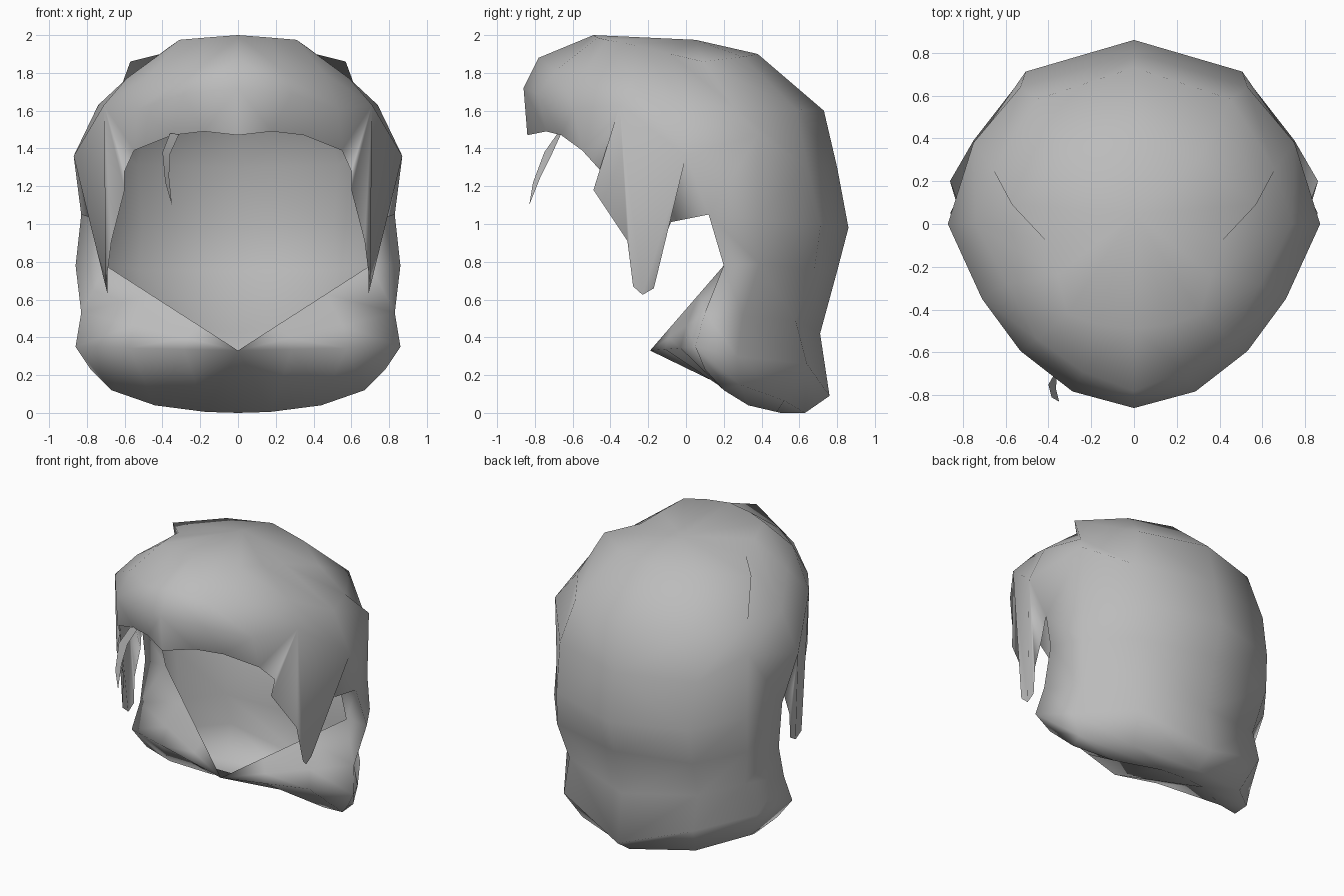
import bpy, bmesh

if "Cube" in bpy.data.objects:
    bpy.data.objects.remove(bpy.data.objects["Cube"])

grey = bpy.data.materials.new("soft_grey")
grey.diffuse_color = (0.5, 0.5, 0.5, 1)
grey.use_nodes = True
grey.node_tree.nodes["Principled BSDF"].inputs["Base Color"].default_value = grey.diffuse_color

# faceted quarter outlines: (width factor, depth factor) from side to centre line
FRONT = [(1, 0), (.80, .41), (.61, .69), (.33, .91), (0, 1)]
BACK = [(1, 0), (.89, .35), (.61, .80), (0, 1)]


class Shell:
    """Collects welded faces for one open shell."""
    def __init__(self):
        self.bm, self.cache = bmesh.new(), {}

    def vert(self, p):
        k = tuple(round(c, 4) + 0.0 for c in p)
        if k not in self.cache:
            self.cache[k] = self.bm.verts.new(k)
        return self.cache[k]

    def face(self, *pts):
        vs = list(dict.fromkeys(self.vert(p) for p in pts))
        if len(vs) > 2:
            self.bm.faces.new(vs)

    def strip(self, p, q):
        for i in range(len(p) - 1):
            self.face(p[i], p[i + 1], q[i + 1], q[i])

    def bridge(self, p, q, keys):
        # triangles from ring p to edge q; keys place q's points along p
        i = j = 0
        while i < len(p) - 1 or j < len(q) - 1:
            if j == len(q) - 1 or (i < len(p) - 1 and i + 1 <= keys[j + 1]):
                self.face(p[i], p[i + 1], q[j])
                i += 1
            else:
                self.face(p[i], q[j + 1], q[j])
                j += 1

    def finish(self, name, mirror):
        bmesh.ops.recalc_face_normals(self.bm, faces=self.bm.faces)
        me = bpy.data.meshes.new(name)
        self.bm.to_mesh(me)
        self.bm.free()
        for f in me.polygons:
            f.use_smooth = True
        me.materials.append(grey)
        ob = bpy.data.objects.new(name, me)
        bpy.context.collection.objects.link(ob)
        if mirror:
            ob.modifiers.new("mirror", 'MIRROR').use_clip = True
        return ob


def quarter(side, end, shape=BACK):
    """Faceted arc from the side point to the centre-line point (y, z)."""
    x, y, z = side
    return [(x * c, y + (end[0] - y) * s, z + (end[1] - z) * s) for c, s in shape]


def ring(side, front, back):
    return quarter(side, front, FRONT)[::-1] + quarter(side, back)[1:]


def line(a, b, n=3):
    return [tuple(u + (v - u) * i / n for u, v in zip(a, b)) for i in range(n + 1)]


hood = Shell()

# crown: raised front, dip at the sides and rear corners, then wider rings
crown = [(0, 0.05, 1.975)] * 8
upper = [(0, -.49, 2.0), (.17, -.47, 1.987), (.31, -.42, 1.975), (.36, -.24, 1.94),
         (.41, -.08, 1.90), (.57, .09, 1.86), (.30, .30, 1.885), (0, .38, 1.9)]
brow = ring((0.74, 0.0, 1.63), (-0.78, 1.88), (0.73, 1.6))
brow[1], brow[3] = (.24, -.69, 1.81), (.59, -.28, 1.77)
wide = ring((0.87, 0.0, 1.36), (-0.86, 1.72), (0.80, 1.3))
wide[3], wide[5] = (.71, -.35, 1.63), (.75, .38, 1.47)
for p, q in ((crown, upper), (upper, brow), (brow, wide)):
    hood.strip(p, q)

# fringe edge with the pointed side lock, then the back at ear height
fringe = [(0, -.84, 1.47), (.18, -.74, 1.49), (.35, -.66, 1.47), (.55, -.55, 1.39),
          (.60, -.45, 1.28), (.60, -.49, 1.18), (.67, -.31, .91), (.70, -.28, .67),
          (.69, -.23, .625), (.69, -.17, .66), (.70, -.145, .84), (.70, -.08, 1.01)]
ear = quarter((0.83, 0.12, 1.05), (0.86, 0.98))
hood.bridge(wide, fringe + ear,
            [0, .5, 1, 2, 3, 3.1, 3.2, 3.3, 3.4, 4, 4.1, 4.2, 4.3, 5, 6, 7])

# back and nape
jaw = quarter((0.86, 0.2, 0.78), (0.80, 0.75))
jaw[1] = (.75, .39, .79)
nape = quarter((0.83, 0.10, 0.53), (0.71, 0.42))
nape[1:3] = [(.67, .30, .51), (.50, .58, .49)]
flare = quarter((0.86, 0.05, 0.35), (0.76, 0.09))
flare[1:3] = [(.74, .27, .30), (.50, .64, .26)]
rim = quarter((0.78, 0.10, 0.23), (0.63, 0.0))
rim[2] = (.44, .52, .065)
base = [(.67, .20, .12), (.44, .33, .04), (.17, .48, .005), (0, .50, 0)]
for p, q in ((ear, jaw), (jaw, nape), (nape, flare), (flare, rim), (rim, base)):
    hood.strip(p, q)

# front wrap: pointed collar below the opening, and the underside
tip, corner, inner = (0, -0.19, 0.33), (0.70, 0.2, 0.78), (0.70, 0.13, 1.02)
collar, middle, lower = line(tip, corner), line(tip, nape[0]), line(tip, flare[0])
hood.strip(collar, middle)
hood.strip(middle, lower)
hood.strip(lower, base[::-1])
hood.face(corner, jaw[0], nape[0])
hood.face(ear[0], jaw[0], corner, inner)
hood.face(flare[0], rim[0], base[0])
hood.finish("hair_shell", True)

# loose strand hanging from the fringe
strand = Shell()
left = [(-.36, -.68, 1.48), (-.40, -.75, 1.38), (-.385, -.81, 1.22), (-.35, -.83, 1.10)]
right = [(-.31, -.66, 1.48), (-.36, -.71, 1.37), (-.365, -.77, 1.25), (-.35, -.83, 1.10)]
strand.strip(left, right)
strand.finish("loose_strand", False)
